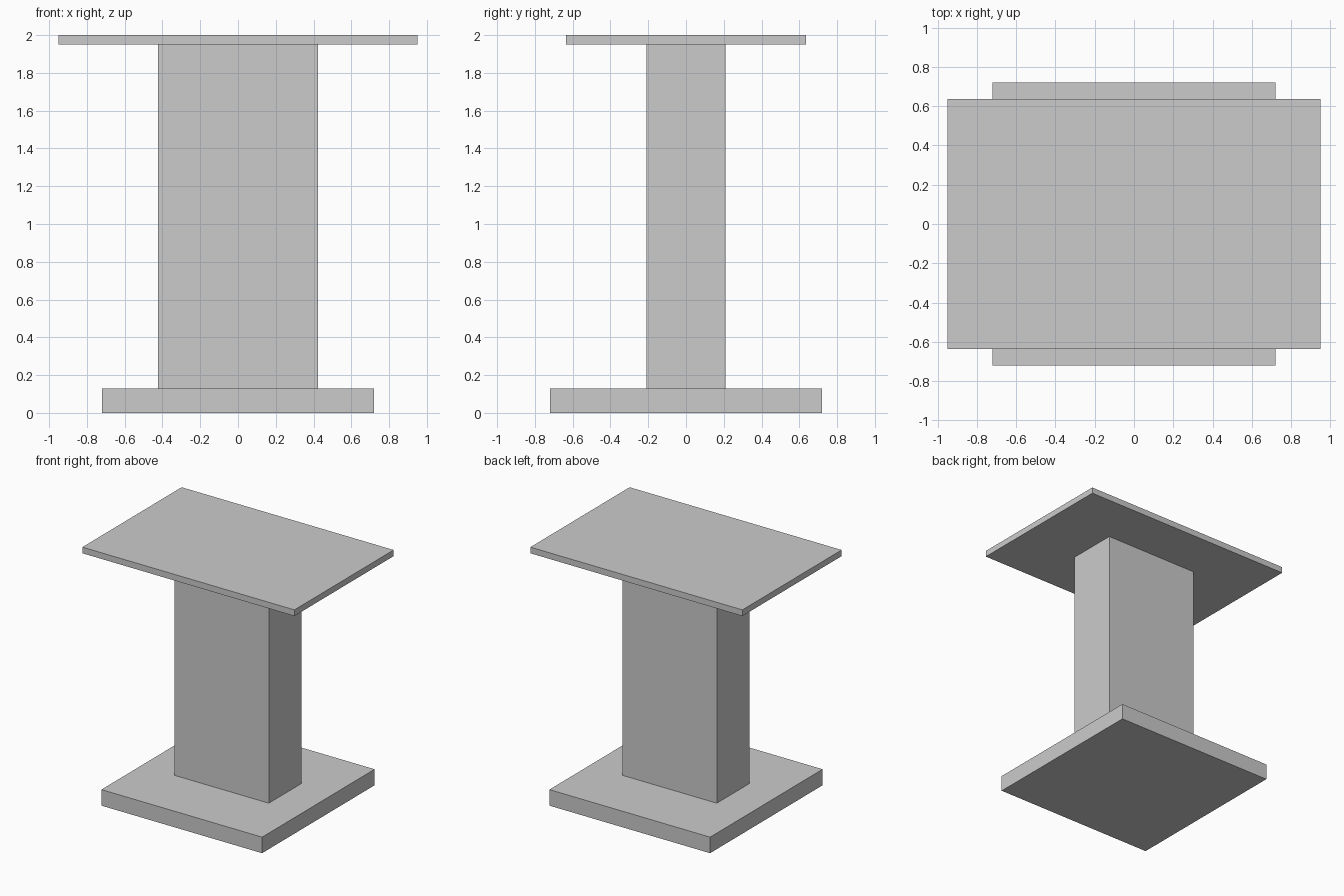
import bpy

if "Cube" in bpy.data.objects:
    bpy.data.objects.remove(bpy.data.objects["Cube"])


def box(name, width, depth, z0, z1):
    """Add a centred box spanning z0 to z1."""
    bpy.ops.mesh.primitive_cube_add(size=1, location=(0, 0, (z0 + z1) / 2))
    obj = bpy.context.object
    obj.name = name
    obj.scale = (width, depth, z1 - z0)
    bpy.ops.object.transform_apply(location=False, rotation=False, scale=True)
    return obj


BASE_TOP = 0.13
SLAB_BOTTOM = 1.95

# Square foot plate
box("base_plate", 1.44, 1.44, 0, BASE_TOP)
# Rectangular pillar
box("column", 0.845, 0.418, BASE_TOP, SLAB_BOTTOM)
# Thin overhanging top
box("table_top", 1.90, 1.27, SLAB_BOTTOM, 2.0)
